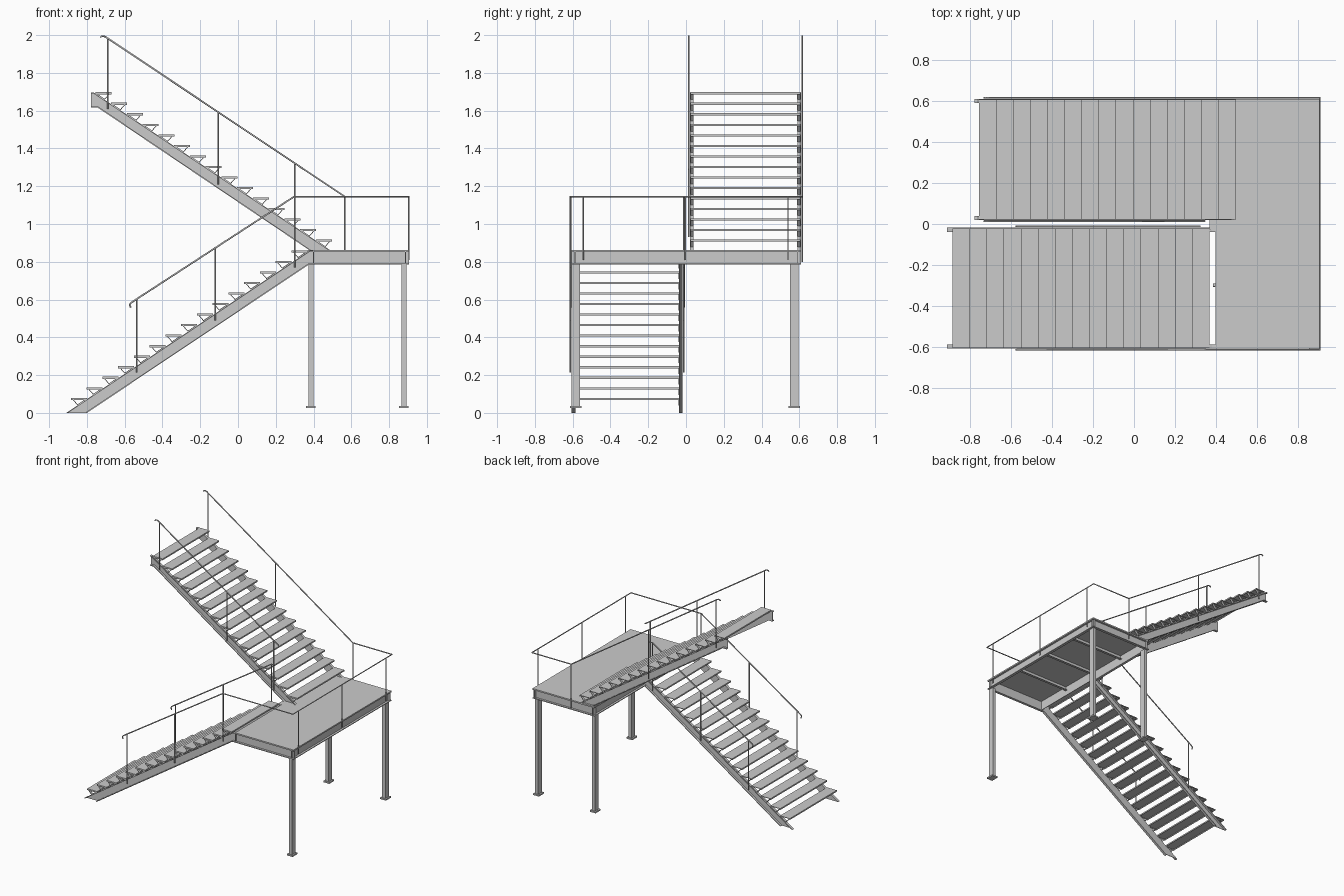
import bpy, bmesh
from mathutils import Vector

if "Cube" in bpy.data.objects:
    bpy.data.objects.remove(bpy.data.objects["Cube"])


class Part:
    """Collects prisms into one named mesh object."""
    def __init__(self):
        self.bm = bmesh.new()

    def prism(self, pts, y0, y1):
        # extrude an x-z outline along y
        vs = [self.bm.verts.new((x, y0, z)) for x, z in pts]
        f = self.bm.faces.new(vs)
        r = bmesh.ops.extrude_face_region(self.bm, geom=[f])
        for v in r["geom"]:
            if isinstance(v, bmesh.types.BMVert):
                v.co.y = y1

    def box(self, x0, x1, y0, y1, z0, z1):
        self.prism([(x0, z0), (x1, z0), (x1, z1), (x0, z1)], y0, y1)

    def strip(self, p, q, t, y0, y1):
        # thin plate seen edge-on between two x-z points
        p, q = Vector(p), Vector(q)
        d = (q - p).normalized()
        n = Vector((-d.y, d.x)) * t
        self.prism([p, q, q + n, p + n], y0, y1)

    def finish(self, name):
        bmesh.ops.recalc_face_normals(self.bm, faces=self.bm.faces)
        me = bpy.data.meshes.new(name)
        self.bm.to_mesh(me)
        self.bm.free()
        ob = bpy.data.objects.new(name, me)
        bpy.context.collection.objects.link(ob)
        return ob


def tubes(name, paths, radius):
    cu = bpy.data.curves.new(name, 'CURVE')
    cu.dimensions = '3D'
    cu.bevel_depth, cu.bevel_resolution, cu.use_fill_caps = radius, 2, True
    for path in paths:
        s = cu.splines.new('POLY')
        s.points.add(len(path) - 1)
        for pt, co in zip(s.points, path):
            pt.co = (*co, 1)
    ob = bpy.data.objects.new(name, cu)
    bpy.context.collection.objects.link(ob)
    bpy.ops.object.select_all(action='DESELECT')
    ob.select_set(True)
    bpy.context.view_layer.objects.active = ob
    bpy.ops.object.convert(target='MESH')


STEP, RISE, DEPTH = 0.0834, 0.0557, 0.085


def stringers(name, outline, top, bottom, ya, yb):
    # pair of channels, flanges facing outwards
    p = Part()
    for y, s in ((ya, 1), (yb, -1)):
        p.prism(outline, y + s * 0.016, y + s * 0.020)
        for flange in (top, bottom):
            p.prism(flange, y, y + s * 0.018)
    p.finish(name)


def treads(name, x, z, s, ya, yb):
    # x, z: nose of the lowest tread; s: direction of climb along x
    plates, brackets = Part(), Part()
    for i in range(15):
        nx, nz = x + s * i * STEP, z + i * RISE
        P = lambda u, w: (nx + s * u, nz + w)
        plates.prism([P(0, 0), P(DEPTH, 0), P(DEPTH, -.011), P(DEPTH - .004, -.011),
                      P(DEPTH - .004, -.004), P(.004, -.004), P(.004, -.011), P(0, -.011)],
                     ya + .003, yb - .003)
        legs = [P(.008, -.009), P(.035, -.040), P(.062, -.022), P(.080, -.009)]
        for a, b in ((ya + .003, ya + .021), (yb - .021, yb - .003)):
            for j in range(3):
                brackets.strip(legs[j], legs[j + 1], s * .004, a, b)
            brackets.strip(P(.004, -.011), P(DEPTH - .004, -.011), s * .007, a, a + .004)
    plates.finish(name + "_treads")
    brackets.finish(name + "_tread_brackets")


# lower flight
stringers("lower_stringers",
          [(-.91, 0), (-.80, 0), (.375, .785), (.40, .785), (.40, .86), (.38, .86)],
          [(-.91, 0), (-.90, 0), (.382, .854), (.40, .854), (.40, .86), (.38, .86)],
          [(-.81, 0), (-.80, 0), (.375, .785), (.40, .785), (.40, .791), (.373, .791)],
          -.606, -.018)
treads("lower", -.885, .080, 1, -.606, -.018)

# upper flight
stringers("upper_stringers",
          [(.49, .86), (.38, .86), (-.745, 1.618), (-.778, 1.618), (-.778, 1.697), (-.765, 1.697)],
          [(.49, .86), (.48, .86), (-.767, 1.691), (-.778, 1.691), (-.778, 1.697), (-.765, 1.697)],
          [(.39, .86), (.38, .86), (-.745, 1.618), (-.778, 1.618), (-.778, 1.624), (-.743, 1.624)],
          .020, .609)
treads("upper", .497, .918, -1, .020, .609)

# landing floor, wider beside the upper flight
X0, X1, Y0, Y1 = .367, .905, -.606, .609
p = Part()
p.box(.398, X1, Y0, -.03, .857, .862)
p.box(X0, X1, -.03, Y1, .857, .862)
p.finish("landing_floor")

# landing frame: channels opening outwards, plus joists
p = Part()
for y, s, xa in ((Y0, 1, .398), (Y1, -1, X0)):
    p.box(xa, X1, y + s * .016, y + s * .020, .785, .857)
    for z in (.785, .851):
        p.box(xa, X1, y, y + s * .018, z, z + .006)
for x, s, ya in ((X1, -1, Y0), (X0, 1, -.03)):
    lo, hi = sorted((x + s * .016, x + s * .020))
    p.box(lo, hi, ya, Y1, .785, .857)
    for z in (.785, .851):
        lo, hi = sorted((x, x + s * .018))
        p.box(lo, hi, ya, Y1, z, z + .006)
p.box(.398, .402, Y0, -.03, .785, .857)
for y in (-.305, 0, .305):
    p.box(.385, .887, y - .002, y + .002, .825, .857)
    p.box(.385, .887, y - .002, y + .016, .825, .829)
p.finish("landing_frame")

# landing columns with base plates
p = Part()
for x, y in ((.878, -.583), (.878, .573), (.386, .573)):
    p.box(x - .0135, x + .0135, y - .022, y + .022, .03, .786)
    p.box(x - .025, x + .025, y - .031, y + .031, .026, .037)
p.finish("landing_columns")

# handrails: one continuous outer rail and two inner rails
YL, YR, YA, YB = -.612, .615, -.011, .014
low = [(-.568, .557), (-.573, .572), (-.569, .581), (-.556, .590), (.297, 1.145)]
high = [(-.700, 1.990), (-.712, 1.995), (-.722, 1.994), (-.730, 1.987)]
at = lambda pts, y: [(x, y, z) for x, z in pts]
tubes("handrails", [
    at(low, YL) + [(.905, YL, 1.145), (.905, YR, 1.145), (.565, YR, 1.145)] + at(high, YR),
    at(low + [(.325, 1.145)], YA),
    at([(.345, 1.292)] + high, YB)], .0045)

# handrail posts
posts = []
for y in (YL, YA):
    posts += [(-.535, y, .215, .603), (-.12, y, .49, .873), (.300, y, .77, 1.145)]
for y in (YB, YR):
    posts += [(-.69, y, 1.61, 1.983), (-.105, y, 1.21, 1.592)]
posts += [(.300, YB, .93, 1.322), (.565, YR, .80, 1.145)]
posts += [(.905, y, .81, 1.145) for y in (-.545, -.003, .54)]
tubes("handrail_posts", [[(x, y, a), (x, y, b)] for x, y, a, b in posts], .0038)
